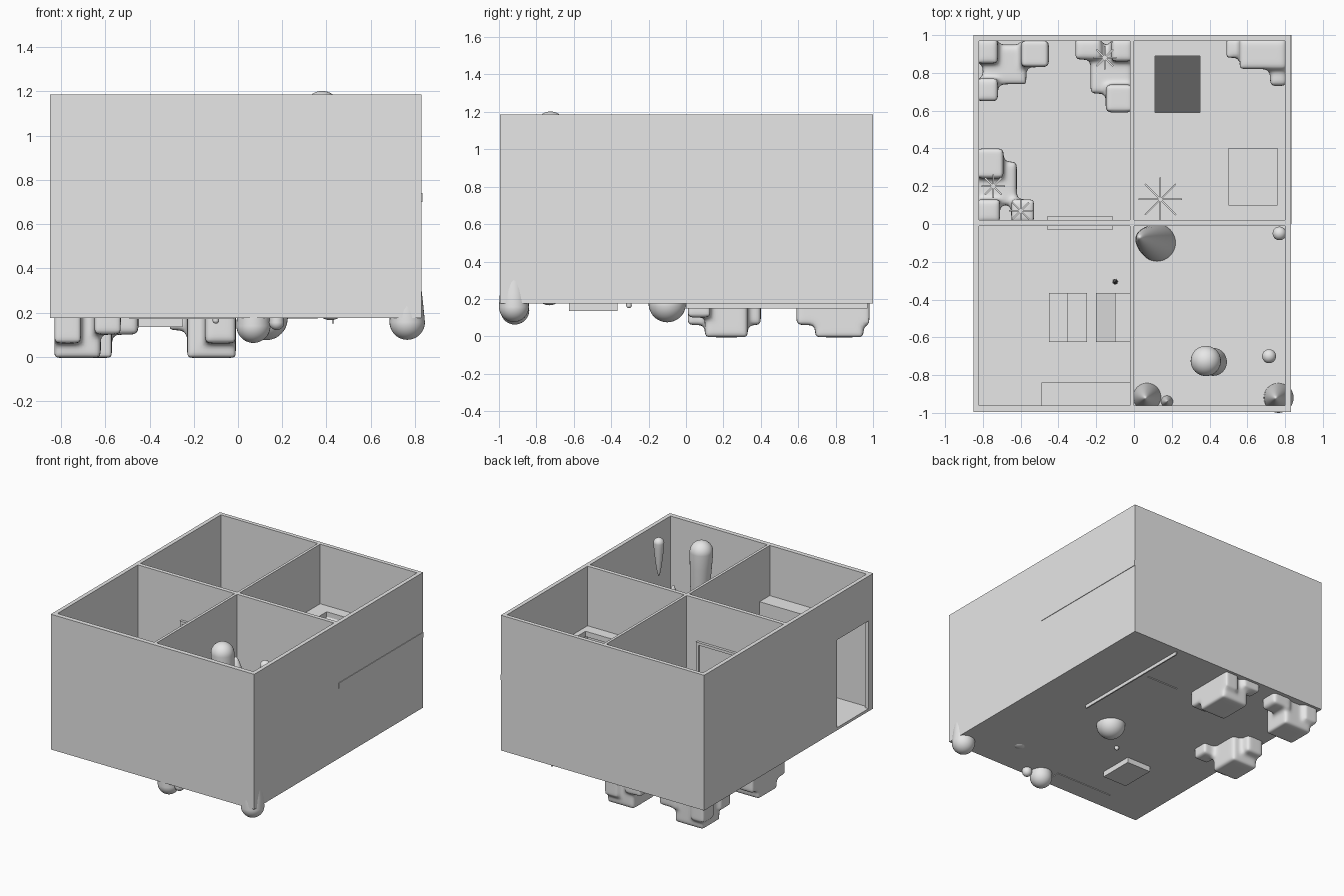
import bpy, bmesh, math
from mathutils import Vector

old = bpy.data.objects.get("Cube")
if old:
    bpy.data.objects.remove(old, do_unlink=True)

grey = bpy.data.materials.new("plain_grey")
grey.use_nodes = True
grey.diffuse_color = (0.8, 0.8, 0.8, 1)
grey.node_tree.nodes["Principled BSDF"].inputs["Base Color"].default_value = (0.8, 0.8, 0.8, 1)


def finish(name, bm, smooth=False):
    mesh = bpy.data.meshes.new(name)
    bm.to_mesh(mesh)
    bm.free()
    mesh.materials.append(grey)
    for p in mesh.polygons:
        p.use_smooth = smooth
    ob = bpy.data.objects.new(name, mesh)
    bpy.context.scene.collection.objects.link(ob)
    return ob


def boxes(name, *specs):
    """One object made of boxes given as x0, x1, y0, y1, z0, z1."""
    bm = bmesh.new()
    for x0, x1, y0, y1, z0, z1 in specs:
        for v in bmesh.ops.create_cube(bm, size=1)["verts"]:
            v.co = Vector((x0 + (v.co.x + .5) * (x1 - x0),
                           y0 + (v.co.y + .5) * (y1 - y0),
                           z0 + (v.co.z + .5) * (z1 - z0)))
    return finish(name, bm)


def drop(name, bulb, tip, r):
    """Teardrop with a round bulb and a tail drawn out to the tip."""
    bulb, tip = Vector(bulb), Vector(tip)
    way = 1 if tip.z > bulb.z else -1
    bm = bmesh.new()
    bmesh.ops.create_uvsphere(bm, u_segments=32, v_segments=24, radius=1)
    for v in bm.verts:
        t = v.co.z * way
        flat = Vector((v.co.x, v.co.y, 0)) * r
        if t > 0:
            v.co = bulb + (tip - bulb) * t + flat * (1 - .4 * t)
        else:
            v.co = bulb + flat + Vector((0, 0, v.co.z * r))
    return finish(name, bm, True)


def rock(name, *specs):
    """Clump of blocks melted together."""
    ob = boxes(name, *specs)
    melt = ob.modifiers.new("melt", 'REMESH')
    melt.mode = 'VOXEL'
    melt.voxel_size = .014
    melt.use_smooth_shade = True
    soft = ob.modifiers.new("soften", 'SMOOTH')
    soft.factor = .5
    soft.iterations = 9
    return ob


def star(name, x, y, z, r):
    """Four thin crossed bars."""
    bm = bmesh.new()
    for i in range(4):
        a = i * math.pi / 4
        for v in bmesh.ops.create_cube(bm, size=1)["verts"]:
            u, w = v.co.x * 2 * r, v.co.y * .008
            v.co = Vector((x + u * math.cos(a) - w * math.sin(a),
                           y + u * math.sin(a) + w * math.cos(a),
                           z + v.co.z * .015))
    return finish(name, bm)


# Shell: floor, outer walls, dividing walls
L, R, F, B, LOW, TOP = -.85, .83, -.995, 1, .175, 1.185
boxes("floor", (L, R, F, B, LOW, .195))
boxes("front_wall", (L, R, F, -.96, LOW, TOP))
boxes("back_wall", (L, R, .97, B, LOW, TOP))
boxes("left_wall", (.8, R, F, B, LOW, TOP))
boxes("right_wall_with_doorway",
      (L, -.82, -.57, B, LOW, TOP),
      (L, -.82, F, -.94, LOW, TOP),
      (L, -.82, -.94, -.57, .85, TOP))
boxes("long_divider", (-.02, 0, F, B, LOW, TOP))
boxes("cross_divider", (L, R, -.01, .02, LOW, TOP))

# Inner door and its frame
boxes("inner_door", (-.44, -.13, -.018, .028, LOW, .85))
boxes("inner_door_frame",
      (-.46, -.44, -.03, .04, LOW, .87),
      (-.13, -.11, -.03, .04, LOW, .87),
      (-.46, -.11, -.03, .04, .85, .87))

# Raised deck with two hatches, and the ramp under one of them
deck = [(0, .11, 0, B), (.35, .5, 0, B), (.76, .834, 0, B),
        (.11, .35, 0, .59), (.11, .35, .89, B),
        (.5, .76, 0, .1), (.5, .76, .4, B)]
boxes("raised_deck", *[d + (.7, .74) for d in deck])
bm = bmesh.new()
for v in bmesh.ops.create_cube(bm, size=1)["verts"]:
    t = v.co.y + .5
    v.co = Vector((.23 + v.co.x * .26, .575 + .33 * t + v.co.z * .01, .17 + .55 * t))
finish("ramp", bm)
boxes("floor_strip", (.425, .435, 0, .97, .15, .18))

# Furniture
boxes("counter", (-.49, -.02, -.96, -.84, .17, .81))
boxes("low_bench", (-.45, -.35, -.625, -.365, .135, .5),
      (-.35, -.25, -.625, -.365, .135, .38))
seat = boxes("wall_seat", (-.1, -.02, -.625, -.365, .18, .55),
             (-.2, -.1, -.625, -.365, .18, .4))
for v in seat.data.vertices:
    if abs(v.co.x + .2) < .01 and v.co.z > .3:
        v.co.z += .03
drop("thin_post", (-.1, -.305, .165), (-.1, -.305, .5), .015)

# Teardrops
drop("tall_drop", (.38, -.725, 1.122), (.42, -.73, .25), .08)
drop("tall_drop_foot", (.418, -.73, .24), (.4, -.728, .6), .074)
drop("hanging_drop", (.715, -.7, 1.108), (.715, -.7, .86), .037)
drop("side_drop", (.77, -.05, .85), (.77, -.05, .6), .036)
drop("divider_drop", (.125, -.1, .175), (.03, -.07, .75), .1)
drop("front_right_drop", (.07, -.915, .14), (.06, -.92, .7), .077)
drop("front_left_drop", (.765, -.92, .157), (.75, -.92, .7), .08)
drop("little_drop", (.175, -.94, .155), (.175, -.94, .4), .034)

# Melted rock clumps in the room corners
rock("back_right_rock",
     (-.83, -.72, .85, .98, .06, .5), (-.6, -.45, .83, .97, .1, .42),
     (-.83, -.72, .65, .77, .08, .4), (-.8, -.57, .74, .95, -.005, .32))
rock("back_middle_rock",
     (-.12, -.01, .86, .98, .06, .5), (-.31, -.17, .87, .98, .12, .36),
     (-.15, -.01, .59, .74, .06, .42), (-.23, -.01, .69, .95, -.005, .32))
rock("right_middle_rock",
     (-.83, -.69, .24, .4, .06, .42), (-.83, -.71, .01, .13, .06, .46),
     (-.65, -.53, .01, .13, .1, .4), (-.83, -.62, .1, .33, -.005, .32))
rock("back_left_rock",
     (.49, .81, .88, .98, .72, .86), (.56, .81, .82, .98, .72, .92),
     (.72, .81, .73, .98, .72, .88))

# Thin star shaped growths
star("deck_star", .14, .13, .78, .115)
star("rock_star_back", -.155, .88, .53, .062)
star("rock_star_side", -.745, .2, .5, .062)
star("rock_star_low", -.6, .07, .46, .062)
